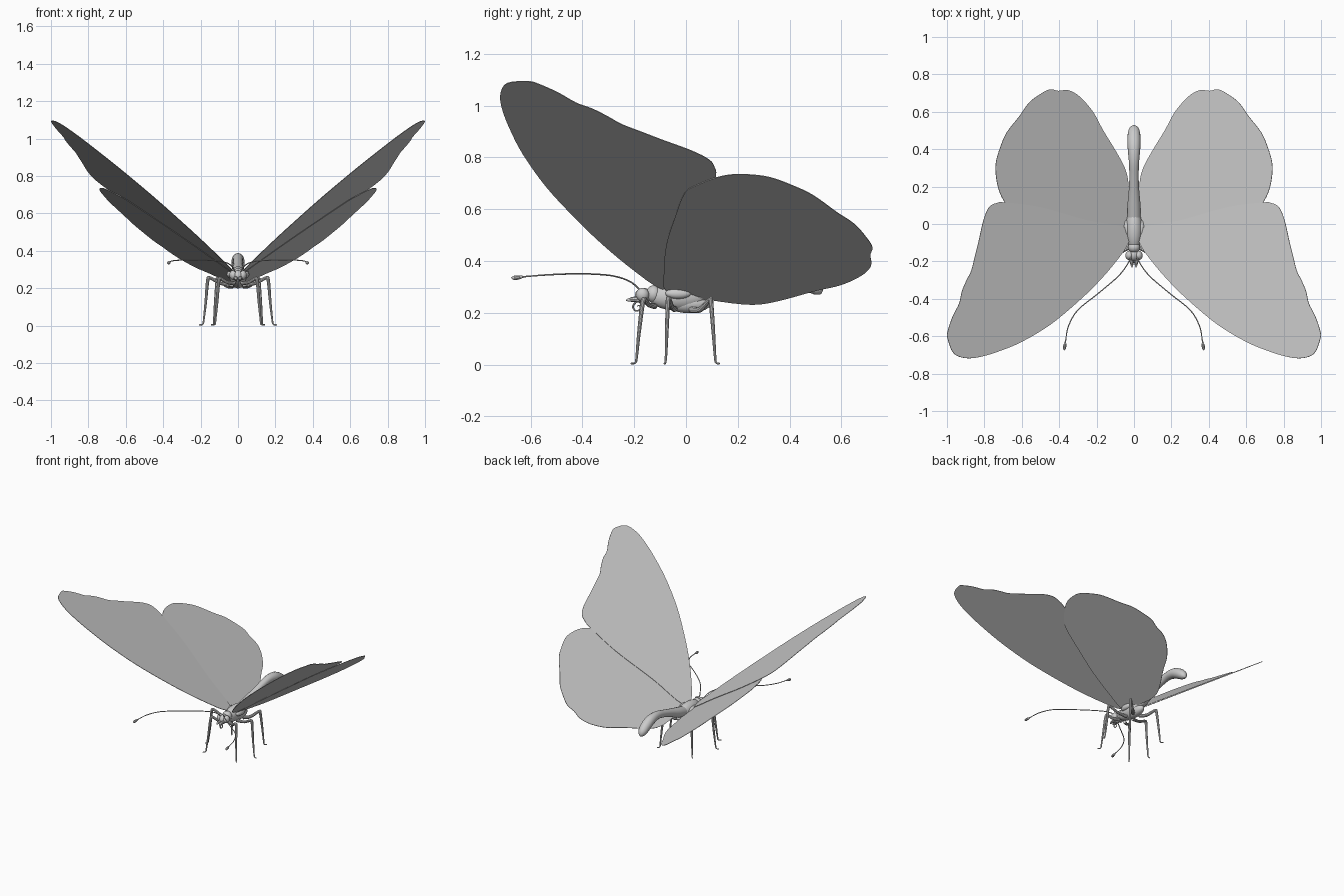
import bpy, bmesh
from mathutils import Vector


def smooth(pts, n=6, closed=False):
    # Catmull-Rom resampling of points of any dimension
    m, out = len(pts), []
    pick = (lambda i: pts[i % m]) if closed else (lambda i: pts[max(0, min(m - 1, i))])
    for i in range(m if closed else m - 1):
        a, b, c, d = (pick(i + k) for k in (-1, 0, 1, 2))
        for s in range(n):
            t = s / n
            out.append([0.5 * (2 * q + (r - p) * t + (2 * p - 5 * q + 4 * r - u) * t * t
                               + (3 * q - p - 3 * r + u) * t ** 3)
                        for p, q, r, u in zip(a, b, c, d)])
    if not closed:
        out.append(list(pts[-1]))
    return out


def tube(name, pts, n=6, sides=3):
    # swept round tube; each point is x, y, z, radius
    cu = bpy.data.curves.new(name, 'CURVE')
    cu.dimensions = '3D'
    cu.bevel_depth = 1.0
    cu.bevel_resolution = sides
    cu.use_fill_caps = True
    path = smooth(pts, n)
    sp = cu.splines.new('POLY')
    sp.points.add(len(path) - 1)
    for p, (x, y, z, r) in zip(sp.points, path):
        p.co = (x, y, z, 1)
        p.radius = max(r, 0.0008)
    ob = bpy.data.objects.new(name, cu)
    bpy.context.collection.objects.link(ob)
    bpy.ops.object.select_all(action='DESELECT')
    ob.select_set(True)
    bpy.context.view_layer.objects.active = ob
    bpy.ops.object.convert(target='MESH')
    bpy.ops.object.shade_smooth_by_angle()
    return bpy.context.object


def ball(name, loc, radii, rot=(0, 0, 0)):
    bpy.ops.mesh.primitive_uv_sphere_add(segments=24, ring_count=14, location=loc, rotation=rot)
    ob = bpy.context.object
    ob.name = name
    ob.scale = radii
    bpy.ops.object.shade_smooth()
    return ob


def wing(name, outline, plane, side):
    # flat blade cut from a plan outline lying on z = a + b*x + c*y
    a, b, c = plane
    bm = bmesh.new()
    bm.faces.new([bm.verts.new((side * x, y, a + b * x + c * y))
                  for x, y in smooth(outline, 4, True)])
    me = bpy.data.meshes.new(name)
    bm.to_mesh(me)
    bm.free()
    ob = bpy.data.objects.new(name, me)
    bpy.context.collection.objects.link(ob)
    mod = ob.modifiers.new('thickness', 'SOLIDIFY')
    mod.thickness = 0.003
    mod.offset = 0


FORE = [(.03, -.10), (.10, -.205), (.20, -.32), (.31, -.425), (.45, -.54), (.60, -.63),
        (.72, -.68), (.82, -.71), (.90, -.717), (.965, -.69), (.997, -.61), (.995, -.57),
        (.97, -.495), (.935, -.425), (.92, -.36), (.895, -.30), (.87, -.25), (.85, -.17),
        (.83, -.09), (.805, .02), (.775, .09), (.735, .112), (.69, .115), (.50, .09),
        (.25, .02), (.05, -.02)]
HIND = [(.03, -.07), (.14, -.085), (.29, -.075), (.43, -.045), (.58, -.005), (.64, .05),
        (.69, .115), (.722, .18), (.738, .26), (.738, .33), (.715, .41), (.68, .49),
        (.61, .58), (.56, .65), (.50, .695), (.45, .72), (.405, .712), (.35, .715),
        (.29, .68), (.22, .60), (.165, .50), (.075, .35), (.035, .25), (.025, .10)]

# body: chest, arched abdomen and head
ball('thorax', (0, -.03, .262), (.046, .115, .054))
ball('thorax_underside', (0, .01, .235), (.036, .085, .036))
ball('collar', (0, -.125, .272), (.033, .03, .034))
tube('abdomen', [(0, .02, .265, .036), (0, .10, .287, .035), (0, .18, .315, .028),
                 (0, .26, .34, .025), (0, .34, .357, .028), (0, .41, .35, .034),
                 (0, .46, .327, .035), (0, .495, .302, .031), (0, .513, .283, .02),
                 (0, .52, .272, .004)], 6, 6)
ball('head', (0, -.165, .265), (.028, .033, .031))

# coiled feeding tube under the head
tube('proboscis', [(0, -.19, .245, .004), (0, -.205, .225, .004), (0, -.195, .208, .003),
                   (0, -.178, .213, .003), (0, -.18, .228, .002), (0, -.19, .225, .002)])

LEGS = {
    'front_leg': [(.02, -.12, .225, .011), (.06, -.145, .232, .009), (.093, -.16, .252, .009),
                  (.103, -.168, .235, .009), (.112, -.182, .12, .007), (.12, -.19, .035, .005),
                  (.122, -.195, .008, .004), (.135, -.212, .004, .003)],
    'middle_leg': [(.025, -.045, .215, .012), (.09, -.055, .225, .009), (.15, -.066, .255, .009),
                   (.162, -.07, .24, .009), (.172, -.074, .13, .007), (.182, -.077, .04, .005),
                   (.188, -.08, .008, .004), (.207, -.085, .004, .003)],
    'hind_leg': [(.025, .02, .212, .013), (.06, .055, .213, .011), (.105, .092, .25, .009),
                 (.112, .097, .235, .009), (.122, .106, .12, .007), (.128, .112, .035, .005),
                 (.13, .116, .008, .004), (.143, .13, .004, .003)],
}
ANTENNA = [(.015, -.175, .285, .004), (.035, -.215, .32, .003), (.085, -.28, .342, .003),
           (.19, -.37, .35, .003), (.30, -.46, .35, .003), (.35, -.545, .346, .003),
           (.365, -.62, .34, .003), (.369, -.645, .337, .008), (.372, -.665, .335, .008),
           (.373, -.675, .335, .001)]
PALP = [(.01, -.175, .25, .012), (.012, -.20, .252, .011), (.011, -.22, .25, .007),
        (.01, -.232, .248, .002)]

# paired parts on the left and right
for side, label in ((1, 'left'), (-1, 'right')):
    wing(label + '_forewing', FORE, (.253, .718, -.205), side)
    wing(label + '_hindwing', HIND, (.247, .715, -.16), side)
    ball(label + '_eye', (side * .025, -.168, .27), (.021, .025, .026))
    ball(label + '_wing_base', (side * .04, -.03, .275), (.02, .05, .022), (0, -side * .6, 0))
    parts = dict(LEGS, antenna=ANTENNA, palp=PALP)
    for name, pts in parts.items():
        tube(label + '_' + name, [(side * x, y, z, r) for x, y, z, r in pts])
